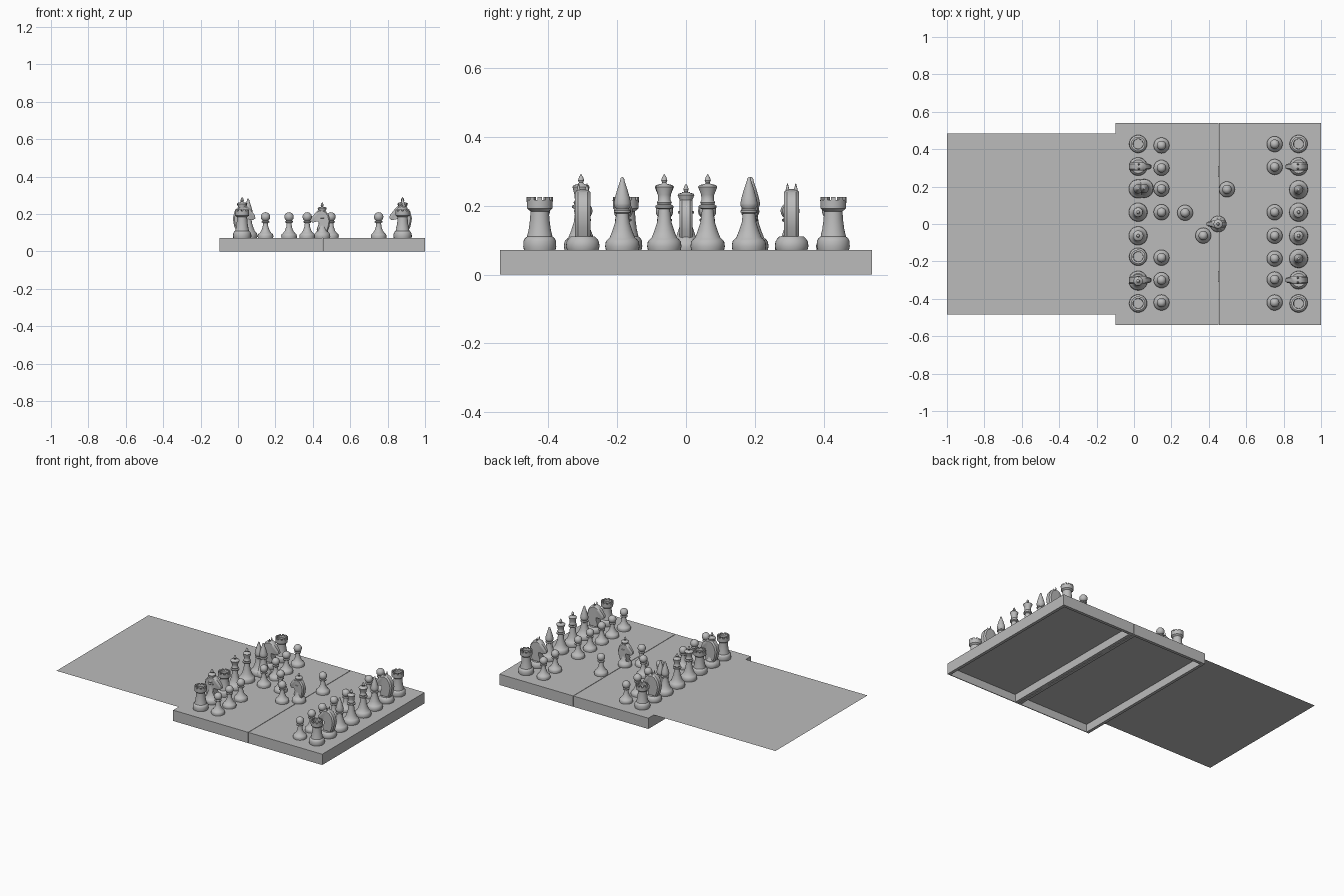
import bpy, bmesh, math
from mathutils import Matrix, Vector

if "Cube" in bpy.data.objects:
    bpy.data.objects.remove(bpy.data.objects["Cube"])

TOP = 0.072          # playing surface height

grey = bpy.data.materials.new("plain_grey")
grey.diffuse_color = (0.5, 0.5, 0.5, 1)
grey.use_nodes = True
grey.node_tree.nodes["Principled BSDF"].inputs["Base Color"].default_value = grey.diffuse_color


def finish(name, bm, smooth=True):
    """Turn a bmesh into an object with the grey material."""
    bmesh.ops.recalc_face_normals(bm, faces=bm.faces)
    me = bpy.data.meshes.new(name)
    bm.to_mesh(me)
    bm.free()
    me.materials.append(grey)
    ob = bpy.data.objects.new(name, me)
    bpy.context.collection.objects.link(ob)
    if smooth:
        bpy.ops.object.select_all(action='DESELECT')
        ob.select_set(True)
        bpy.context.view_layer.objects.active = ob
        bpy.ops.object.shade_smooth_by_angle(angle=math.radians(40))
    return ob


def box(bm, x0, x1, y0, y1, z0, z1, turn=0):
    m = (Matrix.Rotation(turn, 4, 'Z')
         @ Matrix.Translation(((x0 + x1) / 2, (y0 + y1) / 2, (z0 + z1) / 2))
         @ Matrix.Diagonal((x1 - x0, y1 - y0, z1 - z0, 1)))
    bmesh.ops.create_cube(bm, size=1, matrix=m)


def lathe(bm, profile, steps=28):
    """Spin a (radius, height) profile around the z axis."""
    vs = [bm.verts.new((r, 0, z)) for r, z in profile]
    es = [bm.edges.new(p) for p in zip(vs, vs[1:])]
    bmesh.ops.spin(bm, geom=vs + es, cent=(0, 0, 0), axis=(0, 0, 1),
                   angle=math.tau, steps=steps, use_duplicate=False)
    bmesh.ops.remove_doubles(bm, verts=bm.verts, dist=1e-5)


def place(ob, x, y, turn=0, scale=1):
    """Put a linked copy of a piece on the board."""
    c = ob.copy()
    c.location = (x, y, TOP)
    c.rotation_euler.z = turn
    c.scale = (scale,) * 3
    bpy.context.collection.objects.link(c)


# ---- folding board: two hollow trays, open underneath ----
def board_half(name, x0, x1):
    bm = bmesh.new()
    t = 0.02
    box(bm, x0, x1, -0.54, 0.54, 0.052, TOP)
    box(bm, x0, x0 + t, -0.54, 0.54, 0, 0.052)
    box(bm, x1 - t, x1, -0.54, 0.54, 0, 0.052)
    box(bm, x0 + t, x1 - t, 0.54 - t, 0.54, 0, 0.052)
    box(bm, x0 + t, x1 - t, -0.54, -0.535, 0, 0.052)
    finish(name, bm, False)


board_half("board_half_left", -0.1, 0.4525)
board_half("board_half_right", 0.4555, 1.0)

# hinges under the fold
bm = bmesh.new()
for y in (-0.28, 0.28):
    box(bm, 0.437, 0.471, y - 0.03, y + 0.03, 0.0, 0.003)
finish("hinges", bm, False)

# flat sheet lying out to the left at board-top height
bm = bmesh.new()
bm.faces.new([bm.verts.new(p) for p in
              ((-1, -0.485, TOP + .0008), (-0.03, -0.485, TOP + .0008),
               (-0.03, 0.485, TOP + .0008), (-1, 0.485, TOP + .0008))])
finish("flat_sheet", bm, False)

# ---- pieces, modelled once at the origin ----
# pawn
bm = bmesh.new()
ball = [(0.025 * math.cos(a), 0.113 + 0.025 * math.sin(a))
        for a in [math.radians(d) for d in range(-50, 90, 14)]]
lathe(bm, [(0, 0), (0.041, 0), (0.042, 0.012), (0.039, 0.021), (0.032, 0.026),
           (0.022, 0.04), (0.015, 0.06), (0.013, 0.08), (0.021, 0.084),
           (0.021, 0.089), (0.014, 0.093)] + ball + [(0, 0.138)])
pawn = finish("pawn", bm)

# rook with a notched rim
bm = bmesh.new()
lathe(bm, [(0, 0), (0.046, 0), (0.048, 0.01), (0.047, 0.026), (0.043, 0.034),
           (0.037, 0.038), (0.032, 0.06), (0.028, 0.09), (0.027, 0.112),
           (0.032, 0.116), (0.037, 0.12), (0.038, 0.145), (0.027, 0.145),
           (0.026, 0.135), (0, 0.135)])
for i in range(10):
    box(bm, 0.027, 0.0375, -0.007, 0.007, 0.143, 0.153, math.tau * i / 10)
rook = finish("rook", bm)

# bishop with a tall pointed cap
foot = [(0, 0), (0.048, 0), (0.05, 0.01), (0.048, 0.024), (0.042, 0.031),
        (0.037, 0.035), (0.029, 0.055), (0.021, 0.08), (0.018, 0.105)]
bm = bmesh.new()
lathe(bm, foot + [(0.024, 0.109), (0.024, 0.114), (0.018, 0.118), (0.024, 0.127),
                  (0.025, 0.135), (0.022, 0.15), (0.014, 0.178), (0.007, 0.198),
                  (0.005, 0.208), (0, 0.212)])
bishop = finish("bishop", bm)


# king and queen share the stem, with different crown widths
def crowned(name, r):
    bm = bmesh.new()
    lathe(bm, foot + [(0.016, 0.118), (0.026, 0.122), (0.026, 0.128), (0.019, 0.132),
                      (0.022, 0.138), (0.018, 0.144), (0.019, 0.16), (r, 0.183),
                      (r - 0.004, 0.188), (0.008, 0.192), (0.006, 0.195), (0.009, 0.202),
                      (0.006, 0.211), (0, 0.221)])
    return finish(name, bm)


queen = crowned("queen", 0.028)
king = crowned("king", 0.025)

# knight: round foot, extruded horse head facing +x, two ears
bm = bmesh.new()
lathe(bm, [(0, 0), (0.046, 0), (0.049, 0.01), (0.047, 0.024), (0.042, 0.032),
           (0.036, 0.038), (0, 0.038)])
head = [(-0.03, 0.034), (0.03, 0.034), (0.034, 0.055), (0.022, 0.085), (0.024, 0.102),
        (0.042, 0.1), (0.06, 0.096), (0.071, 0.106), (0.068, 0.122), (0.046, 0.15),
        (0.026, 0.17), (0.005, 0.176), (-0.022, 0.166), (-0.041, 0.142),
        (-0.05, 0.105), (-0.043, 0.065)]
# the head narrows towards the muzzle
width = lambda x: 0.022 if x < 0.03 else 0.022 - 0.2 * (x - 0.03)
sides = []
for s in (-1, 1):
    # outline ring plus a slightly raised rounded rim
    outer = [bm.verts.new((x, s * width(x) * 0.6, z)) for x, z in head]
    inner = [bm.verts.new((x * 0.86 + 0.001, s * width(x), 0.1 + (z - 0.1) * 0.9))
             for x, z in head]
    n = len(head)
    for i in range(n):
        j = (i + 1) % n
        bm.faces.new((outer[i], outer[j], inner[j], inner[i]))
    bm.faces.new(inner)
    sides.append(outer)
for i in range(len(head)):
    j = (i + 1) % len(head)
    bm.faces.new((sides[0][i], sides[0][j], sides[1][j], sides[1][i]))
for s in (-1, 1):
    bmesh.ops.create_cone(bm, cap_ends=True, segments=10, radius1=0.009, radius2=0.001,
                          depth=0.034, matrix=Matrix.Translation((0.004, s * 0.012, 0.176)))
knight = finish("knight", bm)

# ---- layout ----
LEFT, RIGHT = 0.022, 0.88

# right-hand back row
for y in (-0.425, 0.428):
    place(rook, RIGHT, y)
    place(rook, LEFT, y)
for y in (-0.30, 0.307):
    place(knight, RIGHT, y, math.pi)
    place(knight, LEFT, y)
for y in (-0.185, 0.183):
    place(bishop, RIGHT, y)
place(king, RIGHT, -0.063)
place(queen, RIGHT, 0.063)

# left-hand back row, with its doubled-up pieces
place(rook, LEFT, -0.175)
place(king, LEFT, -0.305)
place(queen, LEFT, -0.063)
place(king, LEFT, 0.063)
place(bishop, LEFT, 0.188)
place(bishop, 0.054, 0.19)

# piece in the middle of the board
place(knight, 0.45, 0.0, math.pi, 0.87)
place(queen, 0.45, 0.0, 0, 0.87)

# pawns
for y in (0.42, 0.30, 0.188, 0.063, -0.18, -0.30, -0.42):
    place(pawn, 0.147, y)
for y in (0.427, 0.305, 0.063, -0.063, -0.185, -0.297, -0.42):
    place(pawn, 0.752, y)
for x, y in ((0.273, 0.06), (0.37, -0.062), (0.497, 0.185)):
    place(pawn, x, y)

# the originals at the origin are no longer needed
for ob in (pawn, rook, bishop, queen, king, knight):
    bpy.data.objects.remove(ob)
